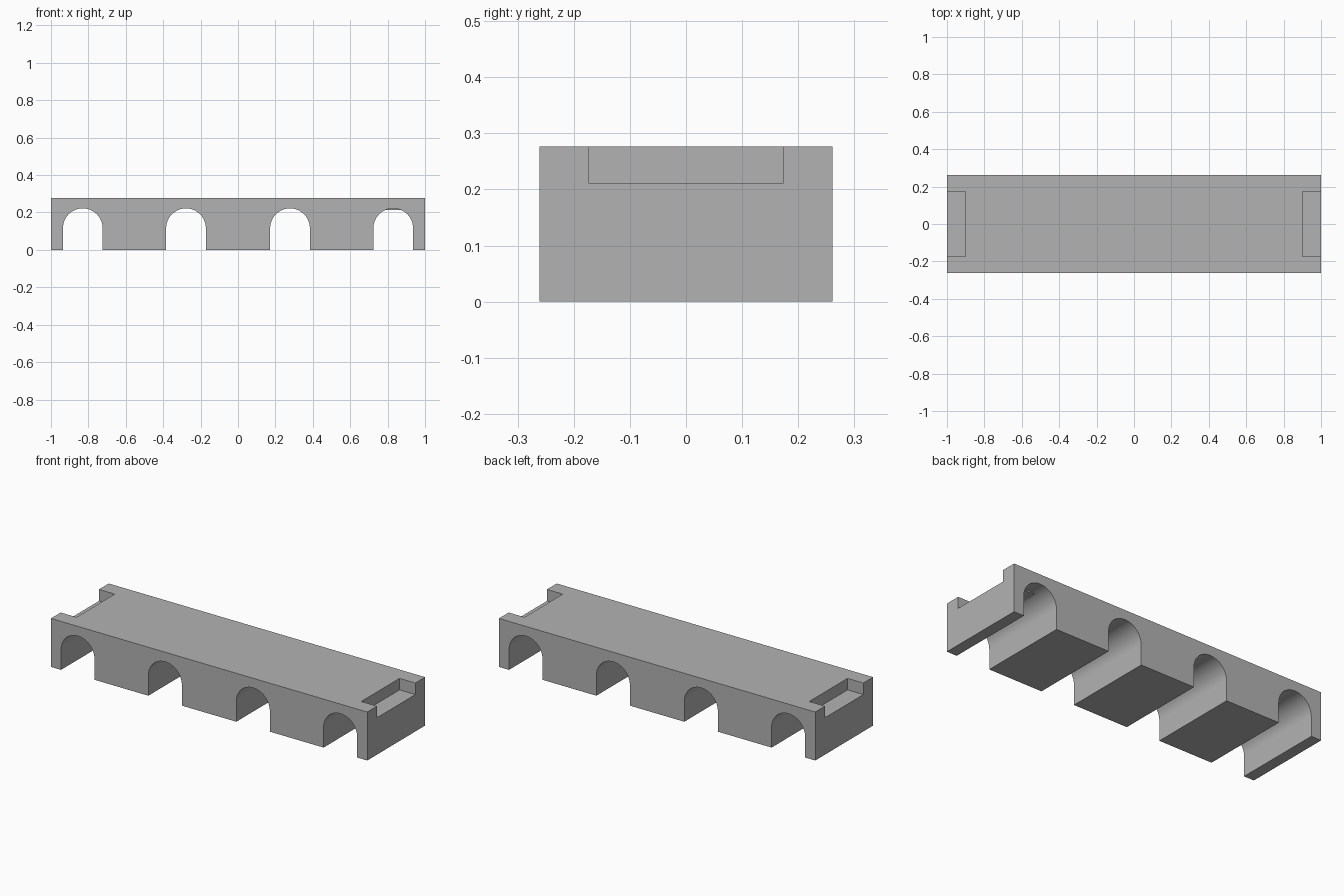
import bpy, bmesh, math

if "Cube" in bpy.data.objects:
    bpy.data.objects.remove(bpy.data.objects["Cube"], do_unlink=True)

HALF_Y, HEIGHT = 0.261, 0.277
RADIUS, SPRING = 0.106, 0.116
ARCHES = (-0.83, -0.278, 0.278, 0.83)
SEGMENTS = 32

grey = bpy.data.materials.new("stone grey")
grey.use_nodes = True
colour = (0.45, 0.45, 0.45, 1)
grey.diffuse_color = colour
grey.node_tree.nodes["Principled BSDF"].inputs["Base Color"].default_value = colour


def add_object(name, bm):
    bmesh.ops.recalc_face_normals(bm, faces=bm.faces)
    mesh = bpy.data.meshes.new(name)
    bm.to_mesh(mesh)
    bm.free()
    mesh.materials.append(grey)
    obj = bpy.data.objects.new(name, mesh)
    bpy.context.collection.objects.link(obj)
    return obj


def box(name, lo, hi):
    bm = bmesh.new()
    bmesh.ops.create_cube(bm, size=1)
    for v in bm.verts:
        for i in range(3):
            v.co[i] = hi[i] if v.co[i] > 0 else lo[i]
    return add_object(name, bm)


def apply_boolean(target, tool, operation):
    mod = target.modifiers.new(operation.lower(), "BOOLEAN")
    mod.operation, mod.solver, mod.object = operation, "EXACT", tool
    bpy.ops.object.select_all(action="DESELECT")
    bpy.context.view_layer.objects.active = target
    target.select_set(True)
    bpy.ops.object.modifier_apply(modifier=mod.name)
    bpy.data.objects.remove(tool, do_unlink=True)


# Long block with four round-topped tunnels along its underside
profile = [(1, 0), (1, HEIGHT), (-1, HEIGHT), (-1, 0)]
for cx in ARCHES:
    profile.append((cx - RADIUS, 0))
    for i in range(SEGMENTS + 1):
        a = math.pi * (1 - i / SEGMENTS)
        profile.append((cx + RADIUS * math.cos(a), SPRING + RADIUS * math.sin(a)))
    profile.append((cx + RADIUS, 0))
bm = bmesh.new()
face = bm.faces.new([bm.verts.new((x, -HALF_Y, z)) for x, z in profile])
sweep = bmesh.ops.extrude_face_region(bm, geom=[face])
moved = [g for g in sweep["geom"] if isinstance(g, bmesh.types.BMVert)]
bmesh.ops.translate(bm, verts=moved, vec=(0, 2 * HALF_Y, 0))
block = add_object("arched_block", bm)

# Shallow seat cut into the top of each end
for side in (-1, 1):
    xs = sorted((side * 0.9, side * 1.1))
    seat = box("seat_cutter", (xs[0], -0.173, 0.211), (xs[1], 0.173, 0.4))
    apply_boolean(block, seat, "DIFFERENCE")

# Flat ceiling pad inside the tunnel at the left end
pad = box("ceiling_pad", (0.79, -0.173, 0.214), (0.87, 0.173, 0.24))
apply_boolean(block, pad, "UNION")

bpy.ops.object.shade_smooth_by_angle(angle=math.radians(30))
